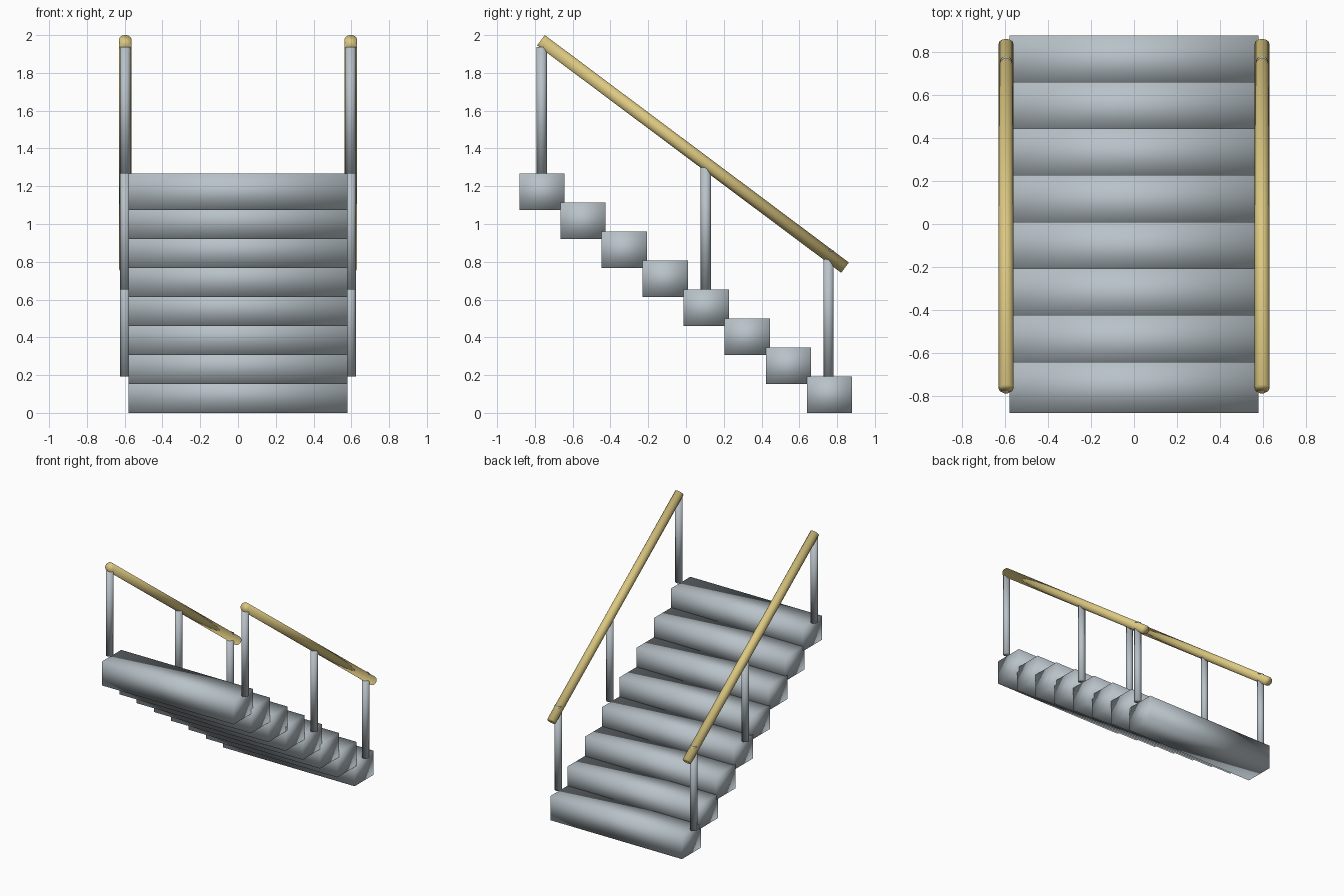
import bpy
from mathutils import Vector

cube = bpy.data.objects.get("Cube")
if cube:
    bpy.data.objects.remove(cube, do_unlink=True)


def make_material(name, colour):
    mat = bpy.data.materials.new(name)
    mat.use_nodes = True
    mat.diffuse_color = (*colour, 1)
    mat.node_tree.nodes["Principled BSDF"].inputs["Base Color"].default_value = (*colour, 1)
    return mat


grey = make_material("blue grey", (0.48, 0.54, 0.58))
gold = make_material("pale gold", (0.72, 0.58, 0.22))


def finish(name, mat):
    obj = bpy.context.object
    obj.name = name
    obj.data.materials.append(mat)
    bpy.ops.object.shade_smooth()
    return obj


def box(name, centre, size, mat):
    bpy.ops.mesh.primitive_cube_add(size=1, location=centre)
    bpy.context.object.scale = size
    bpy.ops.object.transform_apply(location=False, rotation=False, scale=True)
    return finish(name, mat)


def rod(name, start, end, radius, mat):
    start, end = Vector(start), Vector(end)
    axis = end - start
    bpy.ops.mesh.primitive_cylinder_add(vertices=24, radius=radius, depth=axis.length,
                                        location=(start + end) / 2)
    bpy.context.object.rotation_euler = axis.to_track_quat("Z", "Y").to_euler()
    return finish(name, mat)


# Steps, climbing from the back up to the front
STEPS, RISE, RUN = 8, 0.1535, 0.2175
WIDTH, DEPTH, HEIGHT = 1.16, 0.24, 0.192
for i in range(STEPS):
    box(f"step_{i + 1}", (0, 0.76 - i * RUN, HEIGHT / 2 + i * RISE),
        (WIDTH, DEPTH, HEIGHT), grey)

# Posts and sloping handrail on each side
POST_LENGTH = 0.67
posts = {"lower": (0, 0.755), "middle": (3, 0.105), "upper": (7, -0.764)}
for side, x in (("left", 0.597), ("right", -0.597)):
    for place, (step, y) in posts.items():
        foot = HEIGHT + step * RISE
        rod(f"{side}_{place}_post", (x, y, foot), (x, y, foot + POST_LENGTH), 0.027, grey)
    rod(f"{side}_handrail", (x, -0.768, 1.973), (x, 0.842, 0.769), 0.034, gold)
